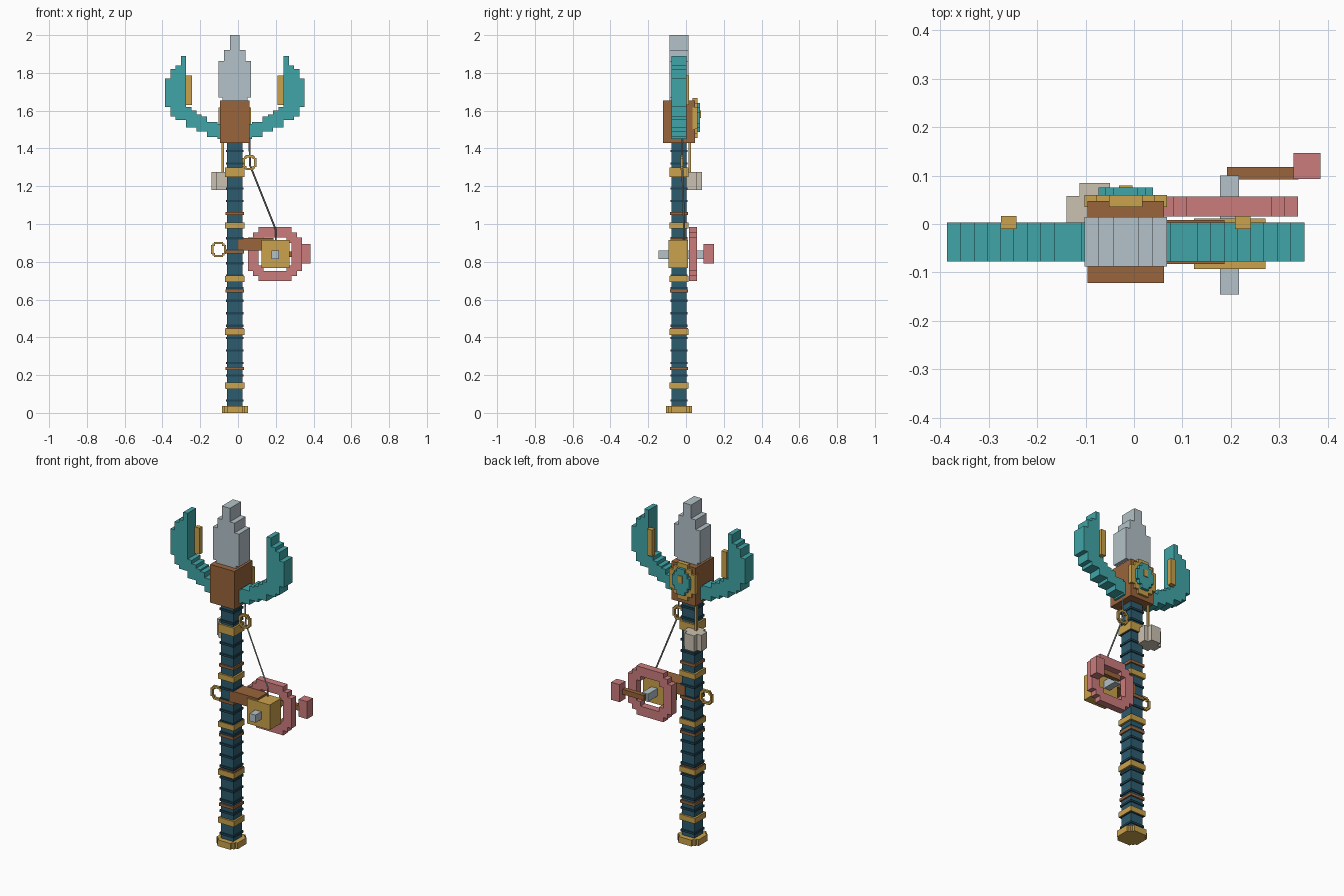
import bpy, bmesh
from mathutils import Vector

old = bpy.data.objects.get("Cube")
if old:
    bpy.data.objects.remove(old)


def material(name, r, g, b):
    def lin(c):
        c /= 255
        return c / 12.92 if c < 0.04 else ((c + 0.055) / 1.055) ** 2.4
    colour = (lin(r), lin(g), lin(b), 1)
    mat = bpy.data.materials.new(name)
    mat.use_nodes = True
    mat.diffuse_color = colour
    mat.node_tree.nodes["Principled BSDF"].inputs["Base Color"].default_value = colour
    return mat


teal = material("teal", 65, 165, 167)
navy = material("deep_blue", 44, 92, 110)
dark = material("dark_blue", 33, 68, 84)
gold = material("gold", 202, 162, 76)
brown = material("brown_wood", 153, 101, 59)
silver = material("pale_steel", 180, 194, 200)
pink = material("dusty_pink", 203, 124, 124)
bone = material("bone", 202, 193, 177)
thread_grey = material("thread_grey", 150, 154, 152)

CX, CY = -0.017, -0.037  # shaft axis


def build(name, mat, boxes):
    """One object from boxes given as (x0, x1, y0, y1, z0, z1)."""
    bm = bmesh.new()
    for x0, x1, y0, y1, z0, z1 in boxes:
        verts = bmesh.ops.create_cube(bm, size=1)["verts"]
        bmesh.ops.scale(bm, verts=verts, vec=(x1 - x0, y1 - y0, z1 - z0))
        bmesh.ops.translate(bm, verts=verts,
                            vec=((x0 + x1) / 2, (y0 + y1) / 2, (z0 + z1) / 2))
    mesh = bpy.data.meshes.new(name)
    bm.to_mesh(mesh)
    bm.free()
    mesh.materials.append(mat)
    obj = bpy.data.objects.new(name, mesh)
    bpy.context.collection.objects.link(obj)
    return obj


def around(hx, hy, z0, z1):
    """Box centred on the shaft axis."""
    return (CX - hx, CX + hx, CY - hy, CY + hy, z0, z1)


def stepped_ring(cx, cz, hx, hz, y0, y1, t, cut):
    """Upright ring with stepped corners."""
    boxes = []
    for s in (-1, 1):
        xa, xb = sorted((cx + s * hx, cx + s * (hx - t)))
        za, zb = sorted((cz + s * hz, cz + s * (hz - t)))
        boxes.append((xa, xb, y0, y1, cz - hz + cut, cz + hz - cut))
        boxes.append((cx - hx + cut, cx + hx - cut, y0, y1, za, zb))
        for u in (-1, 1):
            xa, xb = sorted((cx + s * (hx - cut / 2), cx + s * (hx - cut - t / 2)))
            za, zb = sorted((cz + u * (hz - cut / 2), cz + u * (hz - cut - t / 2)))
            boxes.append((xa, xb, y0, y1, za, zb))
    return boxes


# Shaft with ribs, wraps, gold bands and foot
build("shaft", navy, [around(0.04, 0.04, 0.01, 1.45)])
build("shaft_ribs", dark, [around(0.046, 0.046, z, z + 0.012)
                           for z in (0.06 + 0.066 * i for i in range(21))])
build("shaft_wraps", brown, [around(0.048, 0.048, z - 0.008, z + 0.008)
                             for z in (0.236 + 0.205 * i for i in range(6))])
build("shaft_bands", gold, [around(0.051, 0.051, z - 0.016, z + 0.016)
                            for z in (0.145 + 0.2825 * i for i in range(4))]
      + [around(0.051, 0.051, 1.25, 1.3)])
build("foot", gold, [around(0.069, 0.042, 0, 0.037), around(0.042, 0.069, 0, 0.037),
                     around(0.055, 0.055, 0, 0.037)])

# Head block and stepped blade
build("head_block", brown, [around(0.079, 0.085, 1.43, 1.655)])
build("blade", silver, [around(0.066, 0.05, 1.65, 1.68), around(0.085, 0.051, 1.67, 1.863),
                        around(0.056, 0.051, 1.86, 1.92), around(0.026, 0.051, 1.91, 2)])

# Curved prongs as stepped columns, outermost first
columns = [(1.62, 1.77), (1.57, 1.82), (1.55, 1.84), (1.55, 1.89), (1.51, 1.62),
           (1.51, 1.6), (1.49, 1.58), (1.49, 1.57), (1.46, 1.54), (1.46, 1.54),
           (1.45, 1.53)]
for side, label in ((-1, "right"), (1, "left")):
    prong = []
    for i, (z0, z1) in enumerate(columns):
        reach = 0.369 - 0.0277 * i
        xa, xb = sorted((CX + side * reach, CX + side * (reach - 0.0277)))
        prong.append((xa, xb, CY - 0.04, CY + 0.04, z0, z1))
    build(label + "_prong", teal, prong)
    xa, xb = sorted((CX + side * 0.258, CX + side * 0.226))
    build(label + "_prong_inlay", gold, [(xa, xb, -0.01, 0.017, 1.63, 1.785)])

# Emblem on the back of the head
build("emblem_frame", gold, stepped_ring(CX, 1.56, 0.085, 0.106, 0.035, 0.06, 0.03, 0.05))
build("emblem", teal, [(CX - hx, CX + hx, 0.04, 0.075, 1.563 - hz, 1.563 + hz)
                       for hx, hz in ((0.056, 0.03), (0.042, 0.055), (0.025, 0.077))])
build("emblem_stud", gold, [(CX - 0.014, CX + 0.014, 0.07, 0.08, 1.56, 1.6)])

# Hanging charm
build("charm", bone, [(-0.14, -0.025, 0.003, 0.058, 1.18, 1.275),
                      (-0.113, -0.05, -0.02, 0.085, 1.18, 1.275)])
build("charm_cord", gold, [(-0.087, -0.075, 0.014, 0.026, 1.27, 1.45)])

# Line guides and thread
build("upper_guide", gold, stepped_ring(0.061, 1.325, 0.037, 0.04, -0.03, -0.015, 0.012, 0.016))
build("lower_guide", gold, stepped_ring(-0.103, 0.865, 0.04, 0.04, -0.05, -0.035, 0.012, 0.016))
curve = bpy.data.curves.new("thread", "CURVE")
curve.dimensions = "3D"
curve.bevel_depth = 0.005
curve.bevel_resolution = 0
curve.materials.append(thread_grey)
path = [(0.06, -0.02, 1.45), (0.064, -0.02, 1.31), (0.2, -0.01, 0.97), (0.2, -0.01, 0.9)]
spline = curve.splines.new("POLY")
spline.points.add(len(path) - 1)
for point, co in zip(spline.points, path):
    point.co = Vector(co).to_4d()
bpy.context.collection.objects.link(bpy.data.objects.new("thread", curve))

# Reel: arm, body, axle, wheel, crank and knob
build("reel_arm", brown, [(0, 0.187, -0.083, 0.008, 0.86, 0.925)])
build("reel_body", gold, [(0.124, 0.272, -0.093, 0.011, 0.766, 0.914)])
build("reel_axle", silver, [(0.178, 0.217, -0.146, 0.1, 0.815, 0.86)])
build("reel_wheel", pink, stepped_ring(0.196, 0.84, 0.143, 0.143, 0.015, 0.057, 0.055, 0.055))
build("reel_crank", brown, [(0.192, 0.34, 0.092, 0.118, 0.825, 0.855)])
build("reel_knob", pink, [(0.33, 0.385, 0.093, 0.147, 0.79, 0.893)])
